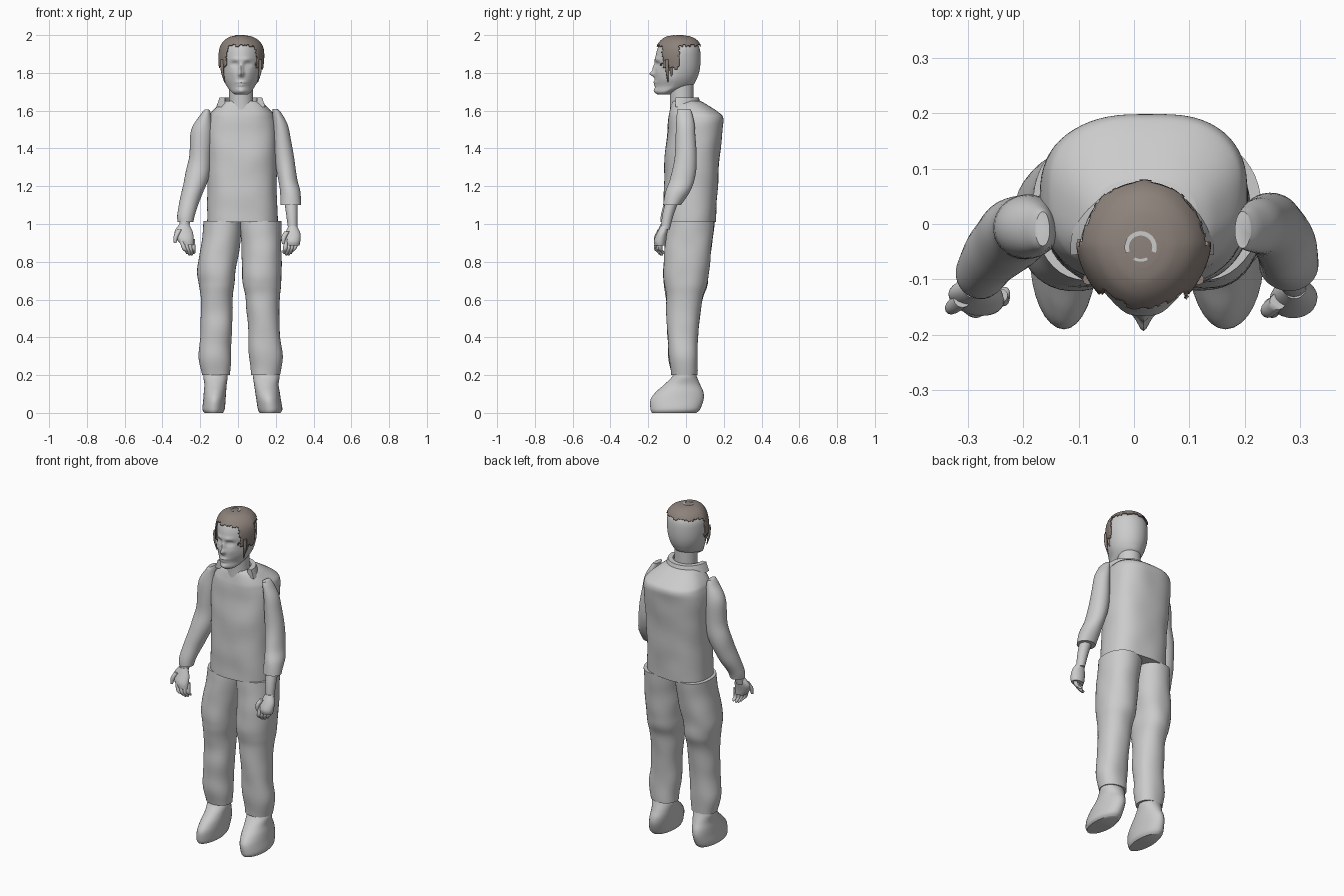
import bpy
import bmesh
import math
from mathutils import Vector, noise

if "Cube" in bpy.data.objects:
    bpy.data.objects.remove(bpy.data.objects["Cube"])


def material(name, colour):
    mat = bpy.data.materials.new(name)
    mat.use_nodes = True
    mat.diffuse_color = colour
    mat.node_tree.nodes["Principled BSDF"].inputs["Base Color"].default_value = colour
    return mat


GREY = material("plain grey", (.6, .6, .6, 1))
BROWN = material("hair brown", (.27, .225, .2, 1))


def smooth_rings(rings, steps):
    """Catmull-Rom interpolation of the ring bounds."""
    pts = [rings[0], *rings, rings[-1]]
    out = []
    for i in range(len(rings) - 1):
        a, b, c, d = pts[i:i + 4]
        for s in range(steps):
            t = s / steps
            out.append([q + t * (r - p + t * (2 * p - 5 * q + 4 * r - s_ + t * (3 * (q - r) + s_ - p))) / 2
                        for p, q, r, s_ in zip(a, b, c, d)])
    return out + [list(rings[-1])]


def finish(name, bm, mat, angle=50):
    bmesh.ops.recalc_face_normals(bm, faces=bm.faces)
    mesh = bpy.data.meshes.new(name)
    bm.to_mesh(mesh)
    bm.free()
    mesh.materials.append(mat)
    obj = bpy.data.objects.new(name, mesh)
    bpy.context.collection.objects.link(obj)
    bpy.ops.object.select_all(action='DESELECT')
    obj.select_set(True)
    bpy.context.view_layer.objects.active = obj
    bpy.ops.object.shade_smooth_by_angle(angle=math.radians(angle))
    return obj


def loft(name, rings, mat=GREY, sides=40, steps=6, power=2, wobble=0, taper=0,
         grow=0, bumps=(), keep=None, caps=True):
    """Skin horizontal rings given as (z, x min, x max, y min, y max)."""
    bm = bmesh.new()
    rows = []
    for z, x0, x1, y0, y1 in smooth_rings(rings, steps):
        row = []
        for k in range(sides):
            a = math.tau * k / sides
            c, s = math.cos(a), math.sin(a)
            ux = math.copysign(abs(c) ** (2 / power), c)
            uy = math.copysign(abs(s) ** (2 / power), s)
            ux *= 1 + taper * min(uy, 0)
            rx, ry = (x1 - x0) / 2 + grow, (y1 - y0) / 2 + grow
            p = Vector(((x0 + x1) / 2 + rx * ux, (y0 + y1) / 2 + ry * uy, z + grow * .6))
            n = wobble * noise.noise(p * Vector((9, 9, 22)).length / 3)
            p += Vector((c, s, 0)) * n
            if s < 0:
                for bx, bz, amount, wx, wz in bumps:
                    p.y -= amount * math.exp(-((p.x - bx) / wx) ** 2 - ((p.z - bz) / wz) ** 2)
            row.append(bm.verts.new(p))
        rows.append(row)
    for low, high in zip(rows, rows[1:]):
        for k in range(sides):
            j = (k + 1) % sides
            bm.faces.new((low[k], low[j], high[j], high[k]))
    if caps:
        bm.faces.new(rows[0][::-1])
        bm.faces.new(rows[-1])
    if keep:
        drop = [f for f in bm.faces if not keep(f.calc_center_median())]
        bmesh.ops.delete(bm, geom=drop, context='FACES')
    return finish(name, bm, mat)


def limb(name, points, mat=GREY, sides=12):
    """Thin loft along (x, y, z, radius) points."""
    return loft(name, [(z, x - r, x + r, y - r, y + r) for x, y, z, r in points], mat, sides, 4)


def arc_band(name, centre, inner, outer, bottom, top, start, end, mat, flare=0):
    """Partial ring with a square section."""
    bm = bmesh.new()
    rows = []
    for k in range(33):
        a = math.radians(start + (end - start) * k / 32)
        section = ((inner, bottom), (outer + flare, bottom), (outer, top), (inner, top))
        rows.append([bm.verts.new((centre[0] + r * math.cos(a), centre[1] + r * math.sin(a), z))
                     for r, z in section])
    for p, q in zip(rows, rows[1:]):
        for k in range(4):
            j = (k + 1) % 4
            bm.faces.new((p[k], p[j], q[j], q[k]))
    bm.faces.new(rows[0])
    bm.faces.new(rows[-1][::-1])
    return finish(name, bm, mat, 30)


# Shirt body with a sloping back and shoulders
loft("shirt", [(1.01, -.165, .208, -.115, .155), (1.15, -.162, .205, -.118, .165),
               (1.35, -.165, .205, -.112, .18), (1.5, -.168, .208, -.1, .195),
               (1.56, -.16, .2, -.095, .198), (1.59, -.145, .185, -.09, .175),
               (1.63, -.105, .145, -.08, .115), (1.65, -.075, .115, -.07, .08)],
     sides=64, power=2.5, wobble=.006)
arc_band("collar", (.015, -.045), .085, .112, 1.62, 1.67, -5, 185, GREY, .018)
loft("neck", [(1.6, -.05, .085, -.085, .04), (1.66, -.048, .08, -.085, .04),
              (1.76, -.048, .08, -.09, .04)], sides=32)

# Sleeves
loft("right_sleeve", [(1.605, -.18, -.15, -.04, .025), (1.58, -.2, -.14, -.05, .035),
                      (1.5, -.245, -.135, -.06, .05), (1.35, -.26, -.14, -.065, .055),
                      (1.24, -.285, -.155, -.085, .045), (1.14, -.305, -.195, -.11, .01),
                      (1.05, -.322, -.225, -.13, -.035), (1.01, -.32, -.235, -.135, -.05)],
     sides=32, wobble=.005)
loft("left_sleeve", [(1.61, .18, .212, -.045, .025), (1.58, .18, .235, -.05, .035),
                     (1.5, .185, .27, -.055, .05), (1.35, .195, .295, -.06, .055),
                     (1.24, .21, .312, -.085, .045), (1.17, .222, .332, -.11, .02),
                     (1.1, .225, .332, -.12, -.025)],
     sides=32, wobble=.005)

# Forearms, palms, fingers and thumbs
limb("left_forearm", [(.28, -.07, 1.13, .036), (.285, -.095, 1.05, .03), (.29, -.11, .97, .024)])
limb("right_forearm", [(-.28, -.095, 1.04, .03), (-.285, -.11, .97, .025)])
loft("left_palm", [(.99, .268, .312, -.135, -.09), (.95, .25, .33, -.155, -.1),
                   (.91, .245, .33, -.17, -.105), (.885, .25, .325, -.165, -.11)], sides=24)
loft("right_palm", [(1.0, -.31, -.26, -.135, -.09), (.96, -.335, -.24, -.15, -.1),
                    (.92, -.325, -.235, -.165, -.11), (.89, -.3, -.235, -.165, -.115)], sides=24)
for side, root, tip in (("left", .255, .245), ("right", -.3, -.27)):
    for i in range(4):
        x, y = root + i * .02, -.15 + i * .007
        end = tip + i * .012
        drop = .83 + .008 * abs(i - 1.5)
        limb(f"{side}_finger_{i + 1}", [(x, y, .92, .012), ((x + end) / 2, y - .008, .87, .012),
                                        (end, y + .005, drop + .01, .01), (end, y + .01, drop, .004)])
limb("left_thumb", [(.26, -.14, .96, .015), (.243, -.155, .93, .014), (.24, -.16, .895, .007)])
limb("right_thumb", [(-.31, -.135, .97, .016), (-.328, -.15, .935, .013), (-.333, -.155, .9, .007)])

# Trouser legs, the left one set slightly outward below the knee
loft("right_trouser_leg", [(1.015, -.185, .015, -.1, .15), (.9, -.195, .015, -.11, .138),
                           (.76, -.215, -.012, -.12, .122), (.68, -.208, -.02, -.117, .113),
                           (.6, -.198, -.028, -.105, .088), (.45, -.2, -.03, -.1, .068),
                           (.3, -.205, -.038, -.092, .06), (.2, -.19, -.045, -.078, .058)],
     wobble=.007, power=2.2)
loft("left_trouser_leg", [(1.015, .01, .228, -.1, .15), (.9, .015, .232, -.11, .138),
                          (.76, .02, .23, -.12, .122), (.68, .025, .228, -.117, .113),
                          (.6, .042, .22, -.105, .088), (.45, .052, .22, -.1, .068),
                          (.3, .06, .235, -.092, .06), (.2, .07, .225, -.078, .058)],
     wobble=.007, power=2.2)

# Shoes, built from the sole up to the ankle
for side, lean, x0, x1 in (("right", -.01, -.178, -.06), ("left", .02, .085, .215)):
    loft(f"{side}_shoe", [(0, x0 + lean + .01, x1 + lean - .01, -.18, .055),
                          (.02, x0 + lean, x1 + lean, -.188, .075),
                          (.07, x0 + lean * .6, x1 + lean * .6, -.188, .093),
                          (.11, x0 + lean * .3, x1 + lean * .3, -.16, .092),
                          (.15, x0, x1, -.115, .075),
                          (.19, x0 - .005, x1 + .005, -.075, .058),
                          (.215, x0, x1, -.065, .05)], sides=32)

# Head, with the facial relief pushed out of the front
mid = .017
features = [(mid, 1.795, .026, .014, .014), (mid, 1.825, .014, .011, .025),
            (mid, 1.75, .008, .026, .007), (mid, 1.735, .006, .02, .006),
            (mid, 1.705, .008, .025, .014)]
for s in (-1, 1):
    features += [(mid + s * .034, 1.845, -.014, .019, .012), (mid + s * .034, 1.843, .006, .01, .006),
                 (mid + s * .03, 1.872, .006, .024, .01), (mid + s * .045, 1.8, .004, .02, .02)]
skull = [(1.685, -.015, .05, -.15, -.08), (1.7, -.035, .07, -.162, -.05), (1.73, -.06, .09, -.163, .03),
         (1.77, -.078, .112, -.166, .058), (1.82, -.09, .124, -.163, .073),
         (1.88, -.095, .129, -.162, .077), (1.93, -.09, .124, -.15, .072),
         (1.965, -.068, .102, -.128, .052), (1.985, -.035, .069, -.1, .02), (1.992, -.005, .038, -.07, -.01)]
loft("head", skull, sides=96, steps=8, taper=.22, bumps=features)


# Hair cap with temple locks, trimmed from an outer copy of the skull
def is_hair(p):
    ragged = .012 * noise.noise(p * 70)
    crown = p.z > 1.947 + ragged
    temple = -.125 < p.y + ragged < -.035 and 1.83 + ragged < p.z
    return crown or temple


hair = loft("hair", skull, BROWN, 96, 8, taper=.15, grow=.009, wobble=.004, keep=is_hair)
shell = hair.modifiers.new("thickness", 'SOLIDIFY')
shell.thickness = .006
for s in (-1, 1):
    for i in range(3):
        x, y = mid + s * (.1 - .004 * i), -.1 + i * .022
        limb(f"hair_lock_{'left' if s > 0 else 'right'}_{i + 1}",
             [(x, y, 1.87, .01), (x, y, 1.81, .008), (x - s * .012, y + .004, 1.75 + .02 * i, .002)], BROWN, 8)

# Pale broken ring on the crown
arc_band("crown_ring", (.012, -.042), .021, .029, 1.993, 2.0, -20, 200, GREY)
arc_band("crown_ring_front", (.012, -.042), .021, .026, 1.993, 2.0, 240, 300, GREY)
